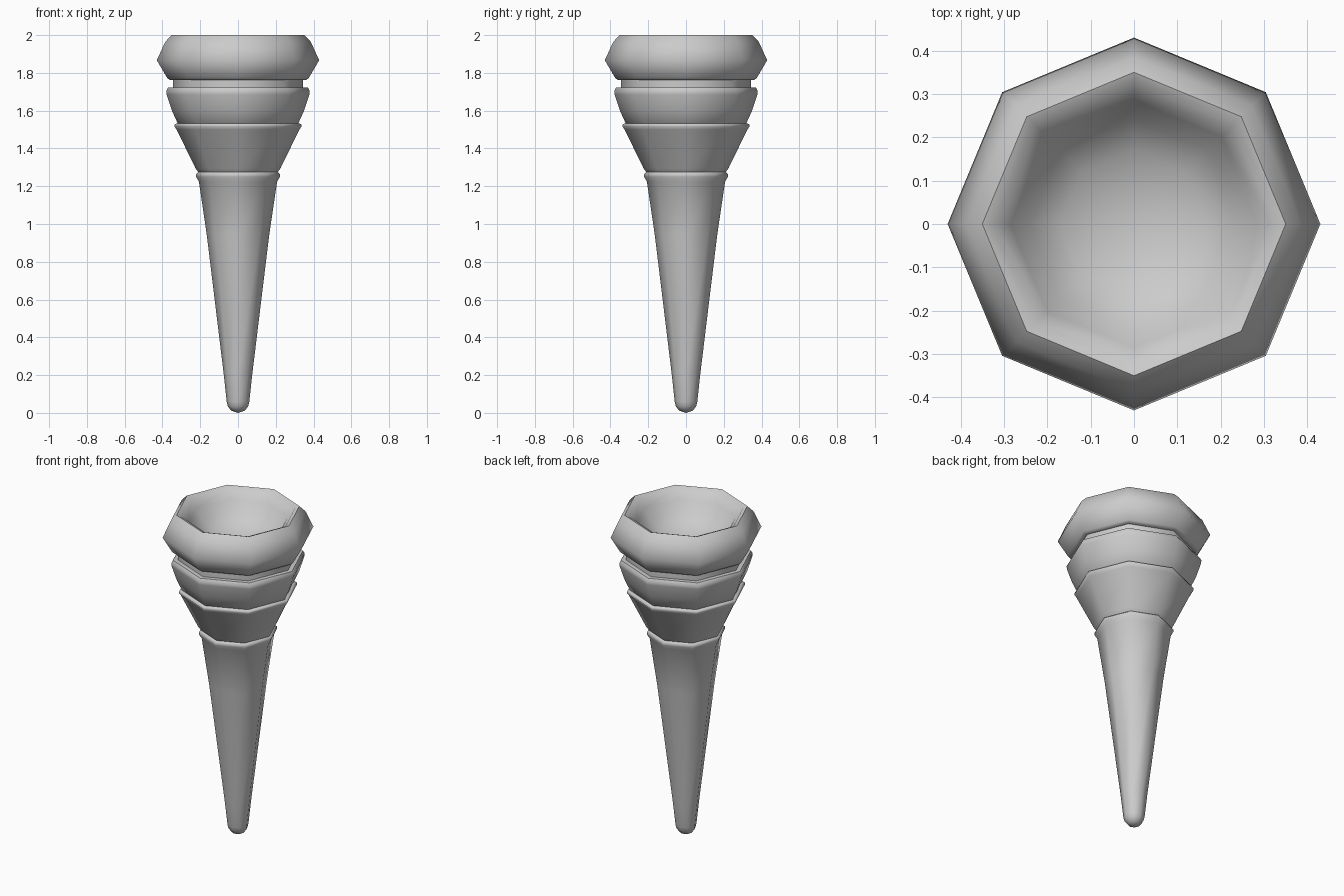
import bpy, bmesh, math

if "Cube" in bpy.data.objects:
    bpy.data.objects.remove(bpy.data.objects["Cube"])

SIDES = 8


def lathe(name, profile):
    """Spin an (r, z) profile, listed from bottom to top, into an octagonal part."""
    bm = bmesh.new()
    rings = []
    for r, z in profile:
        if r == 0:
            rings.append([bm.verts.new((0, 0, z))] * SIDES)
        else:
            rings.append([bm.verts.new((r * math.cos(2 * math.pi * i / SIDES),
                                        r * math.sin(2 * math.pi * i / SIDES), z))
                          for i in range(SIDES)])
    for a, b in zip(rings, rings[1:]):
        for i in range(SIDES):
            j = (i + 1) % SIDES
            corners = list(dict.fromkeys((a[i], a[j], b[j], b[i])))
            bm.faces.new(corners)
    mesh = bpy.data.meshes.new(name)
    bm.to_mesh(mesh)
    bm.free()
    obj = bpy.data.objects.new(name, mesh)
    bpy.context.collection.objects.link(obj)
    bpy.ops.object.select_all(action='DESELECT')
    obj.select_set(True)
    bpy.context.view_layer.objects.active = obj
    bpy.ops.object.shade_smooth_by_angle(angle=math.radians(60))
    return obj


# Tapered handle with rounded tip and small collar
lathe("handle", [(0, 0), (0.036, 0.012), (0.054, 0.035), (0.06, 0.06),
                 (0.075, 0.2), (0.165, 0.94), (0.207, 1.225), (0.222, 1.25),
                 (0.222, 1.265), (0.212, 1.275), (0, 1.275)])

# Two flared tiers
lathe("lower_tier", [(0.19, 1.25), (0.21, 1.275), (0.225, 1.295), (0.325, 1.50),
                     (0.337, 1.517), (0.335, 1.528), (0.322, 1.533), (0, 1.533)])
lathe("upper_tier", [(0.29, 1.51), (0.318, 1.53), (0.35, 1.60), (0.378, 1.685),
                     (0.38, 1.705), (0.37, 1.722), (0, 1.722)])

# Neck under the head
lathe("neck", [(0.343, 1.71), (0.343, 1.77)])

# Chunky head with concave bowl
lathe("head", [(0.335, 1.765), (0.362, 1.763), (0.374, 1.772), (0.43, 1.867),
               (0.385, 1.965), (0.35, 2.0), (0.325, 1.99), (0.285, 1.94),
               (0.24, 1.87), (0.17, 1.825), (0.09, 1.80), (0, 1.79)])
